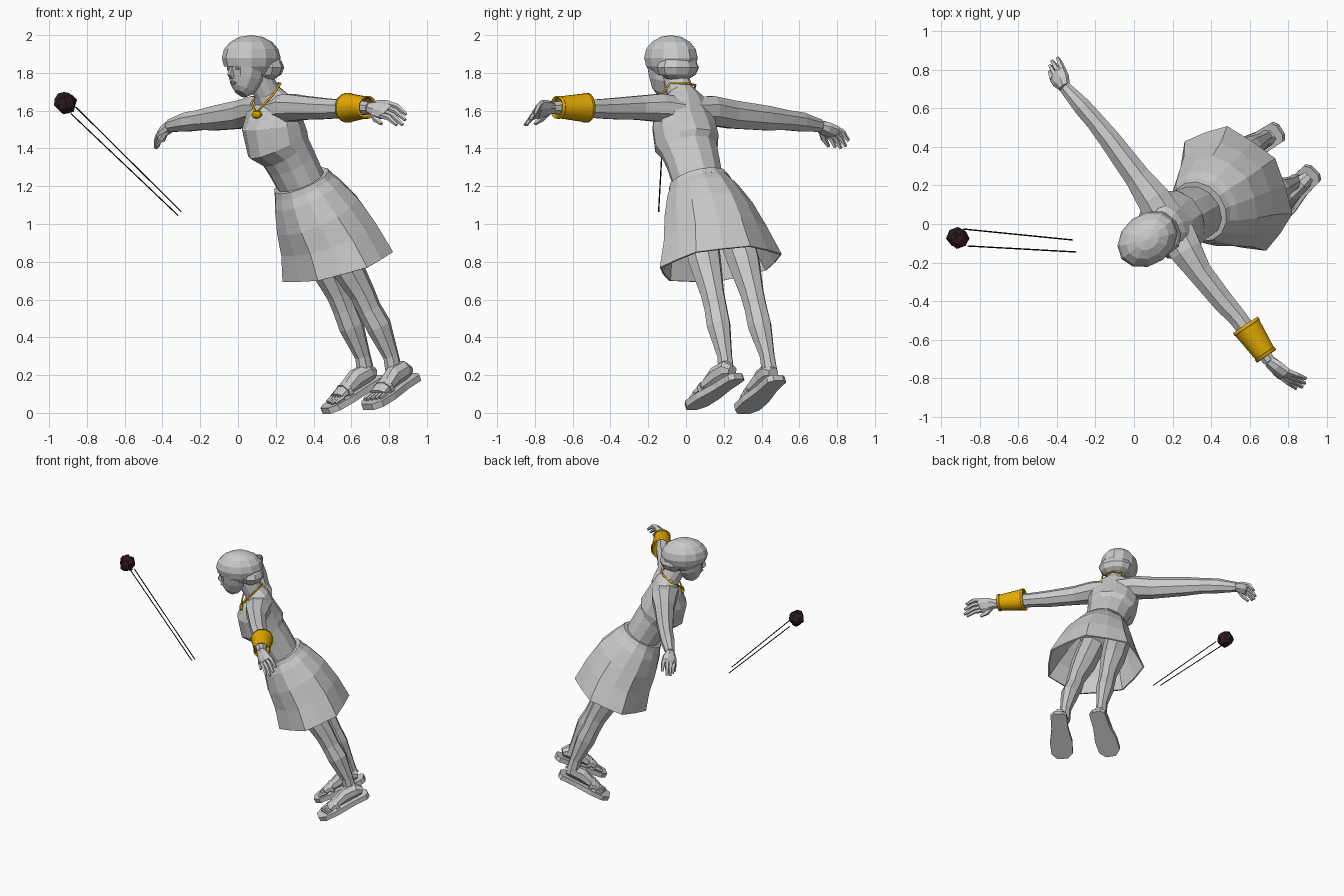
import bpy, bmesh, math, random
from mathutils import Vector, Matrix

if "Cube" in bpy.data.objects:
    bpy.data.objects.remove(bpy.data.objects["Cube"])
random.seed(4)

# Body frame: L is the figure's left, F the way it faces
L = Vector((0.604, -0.797, 0))
F = Vector((-0.797, -0.604, 0))
Z = Vector((0, 0, 1))


def material(name, rgb):
    m = bpy.data.materials.new(name)
    m.use_nodes = True
    m.diffuse_color = (*rgb, 1)
    m.node_tree.nodes["Principled BSDF"].inputs["Base Color"].default_value = (*rgb, 1)
    return m


GREY = material("plain grey", (0.59, 0.59, 0.59))
GOLD = material("gold", (0.8, 0.42, 0.001))
LEATHER = material("dark leather", (0.024, 0.01, 0.015))
BLACK = material("black cord", (0.004, 0.003, 0.004))


def finish(bm, name, mat):
    bmesh.ops.recalc_face_normals(bm, faces=bm.faces)
    me = bpy.data.meshes.new(name)
    bm.to_mesh(me)
    bm.free()
    ob = bpy.data.objects.new(name, me)
    me.materials.append(mat)
    bpy.context.collection.objects.link(ob)
    return ob


def loft(name, rings, side, mat=GREY, n=8, caps=True, fold=0):
    """Skin rings of (centre, half width along side, half depth), square to their path."""
    bm = bmesh.new()
    loops = []
    pts = [Vector(r[0]) for r in rings]
    for i, (c, a, b) in enumerate(rings):
        t = (pts[min(i + 1, len(pts) - 1)] - pts[max(i - 1, 0)]).normalized()
        s = (side - t * side.dot(t)).normalized()
        u = t.cross(s)
        loop = []
        for k in range(n):
            ang = 2 * math.pi * (k + 0.5) / n
            w = 1 + fold * i / len(rings) * (-1) ** k
            loop.append(bm.verts.new(pts[i] + (s * a * math.cos(ang) + u * b * math.sin(ang)) * w * 1.04))
        loops.append(loop)
    for p, q in zip(loops, loops[1:]):
        for k in range(n):
            bm.faces.new((p[k], p[(k + 1) % n], q[(k + 1) % n], q[k]))
    if caps:
        bm.faces.new(loops[0])
        bm.faces.new(loops[-1])
    return finish(bm, name, mat)


def rod(name, pts, radius, mat, closed=False):
    cu = bpy.data.curves.new(name, "CURVE")
    cu.dimensions = "3D"
    cu.bevel_depth = radius
    cu.bevel_resolution = 1
    sp = cu.splines.new("POLY")
    sp.points.add(len(pts) - 1)
    for p, co in zip(sp.points, pts):
        p.co = (*co, 1)
    sp.use_cyclic_u = closed
    cu.materials.append(mat)
    ob = bpy.data.objects.new(name, cu)
    bpy.context.collection.objects.link(ob)


def ball(name, centre, axes, mat, seg=10, rings=7, drop=None, jitter=0):
    bm = bmesh.new()
    bmesh.ops.create_uvsphere(bm, u_segments=seg, v_segments=rings, radius=1)
    m = Matrix(axes).transposed()
    for v in bm.verts:
        v.co = Vector(centre) + m @ (v.co * (1 + random.uniform(-jitter, jitter)))
    if drop:
        bad = [f for f in bm.faces if drop(f.calc_center_median() - Vector(centre))]
        bmesh.ops.delete(bm, geom=bad, context="FACES")
    return finish(bm, name, mat)


# Torso with a step under the bust, running up into the neck
loft("torso", [((.40, .11, 1.08), .15, .13), ((.345, .07, 1.2), .135, .12),
               ((.285, .04, 1.32), .145, .125), ((.25, .02, 1.385), .155, .13),
               ((.21, .005, 1.425), .17, .165), ((.185, -.01, 1.52), .175, .15),
               ((.185, -.01, 1.60), .17, .11), ((.175, -.01, 1.66), .115, .08),
               ((.15, -.03, 1.70), .068, .068), ((.11, -.06, 1.79), .062, .068)], L, n=12)

# Skirt, open below
skirt = loft("skirt", [((.34, .07, 1.215), .158, .148), ((.365, .085, 1.16), .193, .18),
                       ((.42, .115, 1.05), .24, .222), ((.475, .15, .93), .28, .24),
                       ((.52, .18, .785), .335, .262)], L, n=14, caps=False, fold=.05)
thick = skirt.modifiers.new("cloth", "SOLIDIFY")
thick.thickness = 0.01
loft("waistband", [((.335, .064, 1.23), .158, .146), ((.348, .073, 1.2), .168, .158)], L, n=14)

# Head: face loft, features and bobbed hair
HEAD = Vector((.08, -.08, 0))


def face_at(l, f, z):
    return HEAD + L * l + F * f + Z * z


loft("face", [(face_at(0, f, z), a, b) for z, f, a, b in
              ((1.69, .085, .032, .035), (1.712, .07, .058, .065), (1.77, .05, .085, .09),
               (1.83, .045, .098, .1), (1.88, .04, .105, .105), (1.95, .02, .08, .08))], L, n=10)
loft("nose", [(face_at(0, .135, 1.84), .01, .012), (face_at(0, .148, 1.79), .018, .02),
              (face_at(0, .135, 1.775), .016, .016)], L, n=4)
ball("mouth", face_at(0, .127, 1.748), (L * .025, F * .018, Z * .01), GREY, 6, 4)
for side, word in ((1, "left"), (-1, "right")):
    ball(word + "_eye", face_at(.036 * side, .13, 1.822), (L * .018, F * .012, Z * .009), GREY, 6, 4)
    ball(word + "_brow", face_at(.036 * side, .132, 1.85), (L * .028, F * .014, Z * .008), GREY, 6, 4)
ball("hair", (.07, -.08, 1.88), (L * .132, F * .168, Z * .12), GREY, 12, 8,
     drop=lambda d: d.dot(F) > .05 and d.z < -.03)
ball("hair_roll", (.137, -.043, 1.828), (L * .122, F * .1, Z * .072), GREY, 10, 6)

# Arms: path points, half width and half depth
loft("right_arm", [((.16, .03, 1.60), .10, .075), ((.10, .13, 1.60), .09, .08),
                   ((.02, .24, 1.58), .07, .077), ((-.12, .43, 1.56), .058, .067),
                   ((-.2, .53, 1.55), .05, .055), ((-.27, .61, 1.54), .048, .052),
                   ((-.36, .71, 1.52), .032, .034)], F)
loft("left_arm", [((.22, -.05, 1.60), .10, .075), ((.27, -.14, 1.615), .088, .077),
                  ((.34, -.25, 1.615), .066, .066), ((.46, -.40, 1.61), .058, .057),
                  ((.54, -.49, 1.61), .05, .05), ((.62, -.60, 1.615), .046, .046),
                  ((.70, -.71, 1.615), .032, .032)], F)


def hand(word, wrist, palm, spread, tips, thumb):
    wrist, palm, spread = Vector(wrist), Vector(palm), Vector(spread)
    loft(word + "_palm", [(wrist, .032, .03), (wrist.lerp(palm, .5), .05, .032),
                          (palm, .056, .026), (palm.lerp(Vector(tips[1]), .15), .048, .018)], spread, n=8)
    for i, tip in enumerate(tips):
        root = palm + spread * (i - 1.5) * .028
        mid = root.lerp(Vector(tip), .5) + Z * .014
        loft(f"{word}_finger_{i + 1}", [(root, .016, .016), (mid, .015, .015), (tip, .009, .009)], spread, n=5)
    mid = wrist.lerp(Vector(thumb), .6) - spread * .012
    loft(word + "_thumb", [(wrist, .018, .018), (mid, .018, .016), (thumb, .009, .009)], spread, n=5)


hand("right", (-.36, .71, 1.52), (-.395, .775, 1.485), (.6, .6, .4),
     [(-.437, .79, 1.405), (-.435, .82, 1.40), (-.425, .845, 1.41), (-.395, .86, 1.44)], (-.43, .755, 1.41))
hand("left", (.70, -.71, 1.615), (.775, -.775, 1.605), (.45, .25, .75),
     [(.84, -.852, 1.525), (.872, -.845, 1.525), (.886, -.825, 1.55), (.89, -.80, 1.58)], (.76, -.80, 1.53))

# Legs and sandalled feet
legs = {"left": [((.46, .07, 1.0), .09, .09), ((.56, .10, .8), .083, .09), ((.66, .14, .63), .06, .068),
                 ((.695, .158, .55), .058, .064), ((.745, .173, .46), .06, .068),
                 ((.81, .205, .30), .038, .042), ((.83, .215, .2), .04, .048)],
        "right": [((.36, .24, 1.0), .09, .09), ((.455, .305, .8), .083, .09), ((.535, .35, .63), .06, .068),
                  ((.565, .37, .55), .058, .064), ((.60, .39, .46), .06, .068),
                  ((.66, .43, .30), .038, .042), ((.68, .445, .2), .04, .048)]}
feet = {"left": ((.92, .26, .165), (.69, .03, .015), 1), "right": ((.74, .475, .155), (.47, .305, -.005), -1)}
SOLE = ((-.035, .03), (-.015, .057), (.1, .06), (.22, .08), (.315, .076), (.358, .038))
for word, rings in legs.items():
    loft(word + "_leg", rings, L)
    heel, toe, sign = feet[word]
    heel = Vector(heel)
    d = (Vector(toe) - heel).normalized()
    out = d.cross(Z).normalized() * -sign
    up = out.cross(d) if out.cross(d).z > 0 else d.cross(out)
    # sole slab from a mirrored outline
    bm = bmesh.new()
    outline = [heel + d * f + out * w for f, w in SOLE] + [heel + d * f - out * w for f, w in SOLE[::-1]]
    slab = bm.faces.new([bm.verts.new(p) for p in outline])
    top = bmesh.ops.extrude_face_region(bm, geom=[slab])["geom"]
    bmesh.ops.translate(bm, vec=up * .034, verts=[v for v in top if isinstance(v, bmesh.types.BMVert)])
    finish(bm, word + "_sandal_sole", GREY)
    loft(word + "_foot", [(heel + d * f + up * (.032 + h), w, h) for f, w, h in
                          ((-.005, .03, .028), (.03, .044, .05), (.11, .046, .052),
                           (.18, .055, .036), (.26, .06, .02))], out)
    loft(word + "_strap", [(heel + d * f + up * .055, .064, .042) for f in (.19, .215)], out)
    for i in range(5):
        a = heel + d * .25 + out * (i - 2) * .025 + up * .046
        r = .017 if (i - 2) * sign == -2 else .013
        loft(f"{word}_toe_{i + 1}", [(a, r, r), (a + d * (.07 - abs(i - 1) * .008) - up * .005, r * .7, r * .6)], out, n=5)

# Arm cuff, an open tapered sleeve with slim rims
A, B = Vector((.577, -.523, 1.615)), Vector((.687, -.685, 1.618))
cuff = loft("arm_cuff", [(A.lerp(B, t), r, r) for t, r in
                         ((0, .076), (.08, .076), (.1, .073), (.9, .056), (.92, .059), (1, .059))],
            F, GOLD, 20, caps=False)
for p in cuff.data.polygons:
    p.use_smooth = True
cuff.data.set_sharp_from_angle(angle=math.radians(30))
wall = cuff.modifiers.new("wall", "SOLIDIFY")
wall.thickness = 0.008

# Necklace and pendant
rod("necklace", [(.21, .01, 1.745), (.16, .05, 1.735), (.105, .035, 1.69), (.07, -.035, 1.64), (.095, -.098, 1.59),
                 (.14, -.118, 1.635), (.19, -.125, 1.69), (.225, -.085, 1.745)], .006, GOLD, closed=True)
ball("pendant", (.1, -.102, 1.58), (L * .045, F * .014, Z * .023), GOLD, 6, 4)

# Sling: pouch with a stone and two cords
ball("sling_pouch", (-.912, -.075, 1.643), ((.056, 0, .012), (0, .056, 0), (-.012, 0, .058)), LEATHER, 8, 6, jitter=.12)
rod("sling_cord_1", [(-.86, -.114, 1.62), (-.30, -.145, 1.065)], .0035, BLACK)
rod("sling_cord_2", [(-.885, -.026, 1.585), (-.317, -.083, 1.045)], .0035, BLACK)
